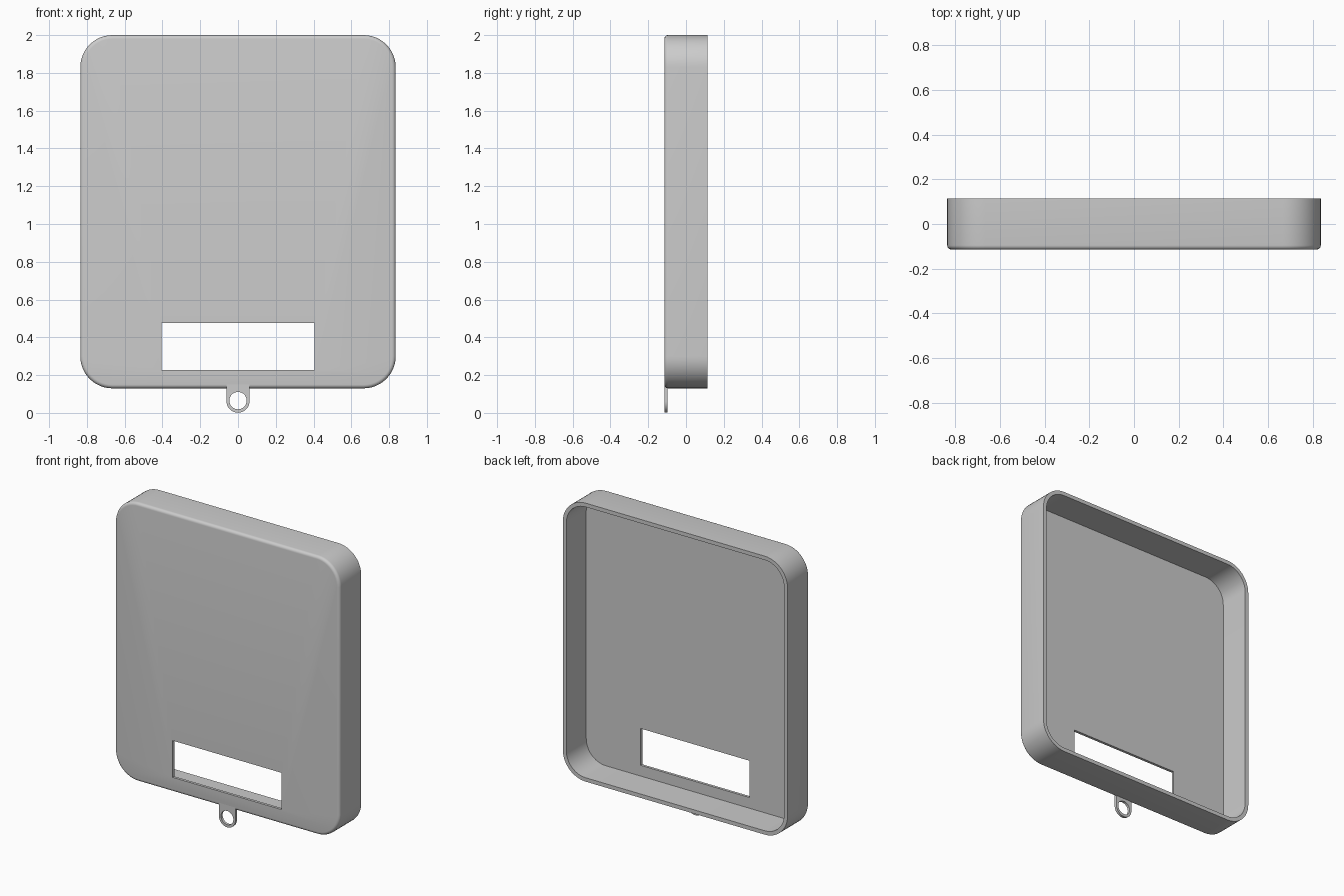
import bpy, bmesh
from math import sin, cos, pi

cube = bpy.data.objects.get("Cube")
if cube:
    bpy.data.objects.remove(cube, do_unlink=True)

HALF_W, BOTTOM, TOP = 0.835, 0.13, 2.0
FRONT, BACK = -0.115, 0.115
WALL, FLOOR, FILLET, CORNER = 0.026, 0.018, 0.02, 0.17

grey = bpy.data.materials.new("plain grey")
grey.use_nodes = True
colour = (0.6, 0.6, 0.6, 1)
grey.diffuse_color = colour
grey.node_tree.nodes["Principled BSDF"].inputs["Base Color"].default_value = colour


def arc(cx, cz, r, start, end, steps):
    return [(cx + r * cos(start + (end - start) * i / steps),
             cz + r * sin(start + (end - start) * i / steps)) for i in range(steps + 1)]


def rounded_rect(inset):
    r = CORNER - inset
    x, lo, hi = HALF_W - CORNER, BOTTOM + CORNER, TOP - CORNER
    centres = [(x, hi), (-x, hi), (-x, lo), (x, lo)]
    return [p for i, (cx, cz) in enumerate(centres)
            for p in arc(cx, cz, r, i * pi / 2, (i + 1) * pi / 2, 12)]


def add_loop(bm, points, y):
    return [bm.verts.new((x, y, z)) for x, z in points]


def bridge(bm, a, b):
    n = len(a)
    for i in range(n):
        j = (i + 1) % n
        bm.faces.new((a[i], a[j], b[j], b[i]))


def fill(bm, *loops):
    # flat face between an outline and its hole
    edges = []
    for loop in loops:
        for i, v in enumerate(loop):
            w = loop[(i + 1) % len(loop)]
            edges.append(bm.edges.get((v, w)) or bm.edges.new((v, w)))
    bmesh.ops.triangle_fill(bm, edges=edges, use_beauty=True)


def finish(bm, name):
    bmesh.ops.recalc_face_normals(bm, faces=bm.faces)
    # merge flat triangles back into large faces
    bmesh.ops.dissolve_limit(bm, angle_limit=0.001, verts=bm.verts, edges=bm.edges)
    mesh = bpy.data.meshes.new(name)
    bm.to_mesh(mesh)
    bm.free()
    obj = bpy.data.objects.new(name, mesh)
    bpy.context.collection.objects.link(obj)
    mesh.materials.append(grey)
    bpy.ops.object.select_all(action='DESELECT')
    obj.select_set(True)
    bpy.context.view_layer.objects.active = obj
    bpy.ops.object.shade_smooth_by_angle(angle=pi / 6)


# Open-backed shell: front fillet, outer wall, rim, inner wall
bm = bmesh.new()
profile = [(FILLET * (1 - sin(t)), FRONT + FILLET * (1 - cos(t)))
           for t in (i * pi / 10 for i in range(6))]
profile += [(0, BACK), (WALL, BACK), (WALL, FRONT + FLOOR)]
loops = [add_loop(bm, rounded_rect(inset), y) for inset, y in profile]
for a, b in zip(loops, loops[1:]):
    bridge(bm, a, b)

# Rectangular window through the front panel
window = [(0.405, 0.475), (-0.405, 0.475), (-0.405, 0.228), (0.405, 0.228)]
window_front = add_loop(bm, window, FRONT)
window_back = add_loop(bm, window, FRONT + FLOOR)
bridge(bm, window_front, window_back)
fill(bm, loops[0], window_front)
fill(bm, loops[-1], window_back)
finish(bm, "shell")

# Hanging tab with a round hole
bm = bmesh.new()
outline = arc(0, 0.062, 0.061, pi, 2 * pi, 24) + [(0.061, 0.15), (-0.061, 0.15)]
hole = arc(0, 0.065, 0.046, 0, 2 * pi, 32)[:-1]
tab = [[add_loop(bm, pts, y) for pts in (outline, hole)]
       for y in (FRONT, FRONT + FLOOR - 0.001)]
for front, back in zip(*tab):
    bridge(bm, front, back)
for side in tab:
    fill(bm, *side)
finish(bm, "hanging_tab")
